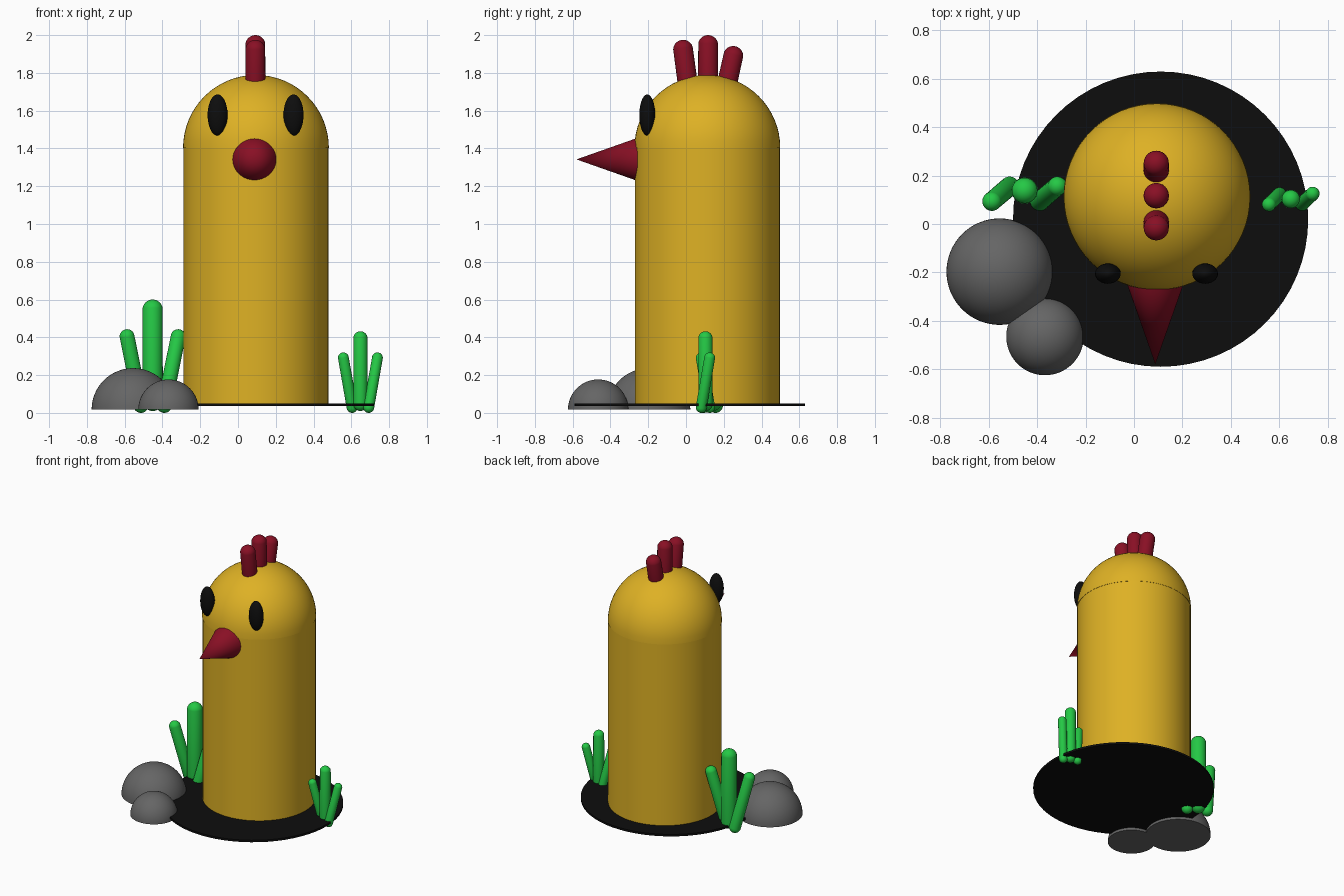
import bpy, bmesh, math
from mathutils import Vector, Matrix

if "Cube" in bpy.data.objects:
    bpy.data.objects.remove(bpy.data.objects["Cube"])


def material(name, rgb):
    m = bpy.data.materials.new(name)
    m.diffuse_color = (*rgb, 1)
    m.use_nodes = True
    m.node_tree.nodes["Principled BSDF"].inputs["Base Color"].default_value = m.diffuse_color
    return m


YELLOW = material("yellow", (0.73, 0.44, 0.018))
RED = material("dark red", (0.25, 0.005, 0.018))
BLACK = material("black", (0.004, 0.004, 0.004))
GREEN = material("green", (0.018, 0.58, 0.06))
GREY = material("grey", (0.13, 0.13, 0.13))


def finish(name, bm, mat):
    bmesh.ops.recalc_face_normals(bm, faces=bm.faces)
    me = bpy.data.meshes.new(name)
    bm.to_mesh(me)
    bm.free()
    me.materials.append(mat)
    ob = bpy.data.objects.new(name, me)
    bpy.context.collection.objects.link(ob)
    bpy.ops.object.select_all(action='DESELECT')
    ob.select_set(True)
    bpy.context.view_layer.objects.active = ob
    bpy.ops.object.shade_smooth_by_angle(angle=math.radians(40))
    return ob


def cone(name, start, end, r1, r2, mat, seg=64):
    """Closed cylinder or cone between two points."""
    a, b = Vector(start), Vector(end)
    d = b - a
    rot = d.to_track_quat('Z', 'Y').to_matrix().to_4x4()
    bm = bmesh.new()
    bmesh.ops.create_cone(bm, cap_ends=True, segments=seg, radius1=r1, radius2=r2,
                          depth=d.length, matrix=Matrix.Translation((a + b) / 2) @ rot)
    return finish(name, bm, mat)


def ellipsoid(name, centre, radii, mat):
    bm = bmesh.new()
    bmesh.ops.create_uvsphere(bm, u_segments=32, v_segments=20, radius=1,
                              matrix=Matrix.Translation(centre) @ Matrix.Diagonal((*radii, 1)))
    return finish(name, bm, mat)


def hemisphere(name, centre, r, mat):
    """Upper half of a sphere with a flat base."""
    bm = bmesh.new()
    bmesh.ops.create_uvsphere(bm, u_segments=64, v_segments=32, radius=r)
    cut = bmesh.ops.bisect_plane(bm, geom=bm.verts[:] + bm.edges[:] + bm.faces[:], dist=1e-5,
                                 plane_co=(0, 0, 0), plane_no=(0, 0, 1), clear_inner=True)
    rim = [e for e in bm.edges if e.is_boundary]
    bmesh.ops.contextual_create(bm, geom=rim)
    bmesh.ops.translate(bm, verts=bm.verts, vec=centre)
    return finish(name, bm, mat)


def capsule(name, start, end, r, mat):
    """Round-ended rod; start and end are the centres of the end balls."""
    a, b = Vector(start), Vector(end)
    d = b - a
    bm = bmesh.new()
    bmesh.ops.create_uvsphere(bm, u_segments=24, v_segments=16, radius=r)
    for v in bm.verts:
        if v.co.z > 1e-4:
            v.co.z += d.length
    bm.transform(Matrix.Translation(a) @ d.to_track_quat('Z', 'Y').to_matrix().to_4x4())
    return finish(name, bm, mat)


CX, CY = 0.095, 0.113

# Ground disc
cone("base_disc", (0.11, 0.02, 0.036), (0.11, 0.02, 0.051), 0.61, 0.61, BLACK)

# Body and domed head
cone("body", (CX, CY, 0.042), (CX, CY, 1.405), 0.384, 0.384, YELLOW)
hemisphere("head", (CX, CY, 1.403), 0.386, YELLOW)

# Beak
cone("beak", (0.088, -0.245, 1.342), (0.088, -0.58, 1.342), 0.118, 0.0, RED, 48)

# Eyes
for side, sx in (("left", -1), ("right", 1)):
    ellipsoid(side + "_eye", (CX - 0.002 + sx * 0.201, -0.205, 1.577), (0.053, 0.042, 0.109), BLACK)

# Comb: base y, tip y, tip z
for i, (y0, y1, z1) in enumerate([(0.015, -0.015, 1.922), (0.117, 0.117, 1.947), (0.208, 0.25, 1.889)]):
    capsule(f"comb_{i + 1}", (0.092, y0, 1.70), (0.092, y1, z1), 0.053, RED)

# Rocks
hemisphere("large_rock", (-0.555, -0.197, 0.017), 0.22, GREY)
hemisphere("small_rock", (-0.368, -0.465, 0.017), 0.16, GREY)


# Plants: an upright stem with two leaning side stems
def plant(name, x, y, top, r, side_top, side_r, foot, lean, dy):
    capsule(name + "_middle", (x, y, r + 0.01), (x, y, top - r), r, GREEN)
    for tag, s in (("left", -1), ("right", 1)):
        capsule(f"{name}_{tag}", (x + s * foot, y - s * dy, side_r),
                (x + s * lean, y + s * dy, side_top - side_r), side_r, GREEN)


plant("large_plant", -0.452, 0.125, 0.60, 0.054, 0.443, 0.040, 0.062, 0.135, 0.031)
bpy.data.objects["large_plant_middle"].location.y = 0.013
plant("small_plant", 0.648, 0.103, 0.432, 0.038, 0.32, 0.029, 0.044, 0.09, 0.022)
